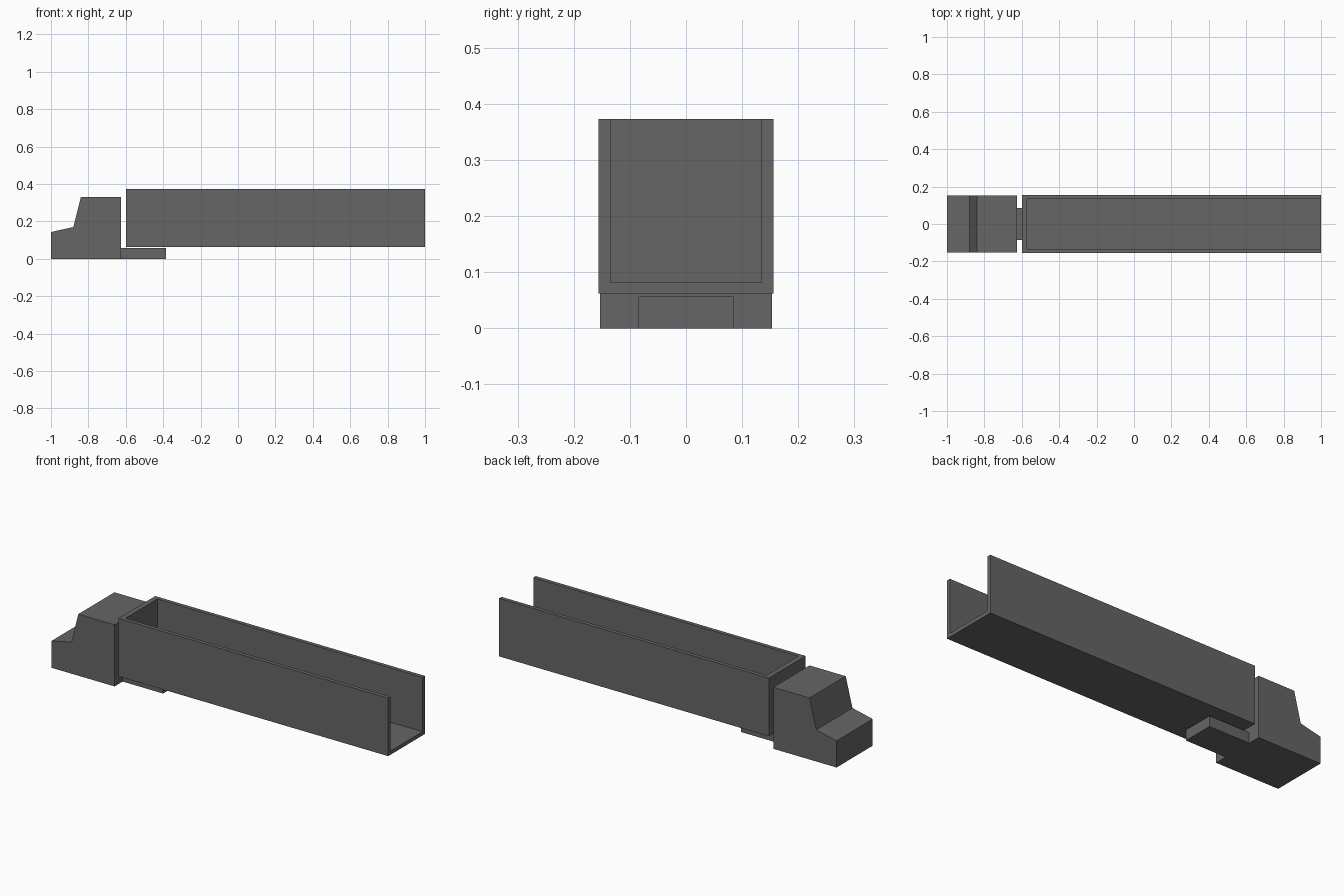
import bpy, bmesh

if "Cube" in bpy.data.objects:
    bpy.data.objects.remove(bpy.data.objects["Cube"])

grey = bpy.data.materials.new("dark grey")
grey.diffuse_color = (0.133, 0.133, 0.133, 1)
grey.use_nodes = True
grey.node_tree.nodes["Principled BSDF"].inputs["Base Color"].default_value = grey.diffuse_color


def extrude_profile(name, profile, half_width):
    """Side profile in (x, z), extruded symmetrically along y."""
    bm = bmesh.new()
    face = bm.faces.new([bm.verts.new((x, -half_width, z)) for x, z in profile])
    ext = bmesh.ops.extrude_face_region(bm, geom=[face])
    new_verts = [g for g in ext["geom"] if isinstance(g, bmesh.types.BMVert)]
    bmesh.ops.translate(bm, vec=(0, 2 * half_width, 0), verts=new_verts)
    bmesh.ops.recalc_face_normals(bm, faces=bm.faces)
    mesh = bpy.data.meshes.new(name)
    bm.to_mesh(mesh)
    bm.free()
    mesh.materials.append(grey)
    obj = bpy.data.objects.new(name, mesh)
    bpy.context.collection.objects.link(obj)
    return obj


def box(name, x0, x1, half_width, z0, z1):
    return extrude_profile(name, [(x0, z0), (x1, z0), (x1, z1), (x0, z1)], half_width)


# Cab with sloping bonnet and windscreen
extrude_profile("cab", [(-1, 0), (-0.625, 0), (-0.625, 0.33), (-0.84, 0.33),
                        (-0.88, 0.17), (-1, 0.143)], 0.153)

# Low coupling plate behind the cab, under the trailer
box("coupling_plate", -0.625, -0.385, 0.085, 0, 0.057)

# Trailer: box hollowed out, open at the top and the rear
trailer = box("trailer", -0.6, 1, 0.156, 0.062, 0.373)
cutter = box("trailer_cutter", -0.572, 1.2, 0.135, 0.082, 0.6)
cutter.hide_render = True
cutter.hide_viewport = True
cut = trailer.modifiers.new("hollow", 'BOOLEAN')
cut.operation = 'DIFFERENCE'
cut.solver = 'EXACT'
cut.object = cutter
